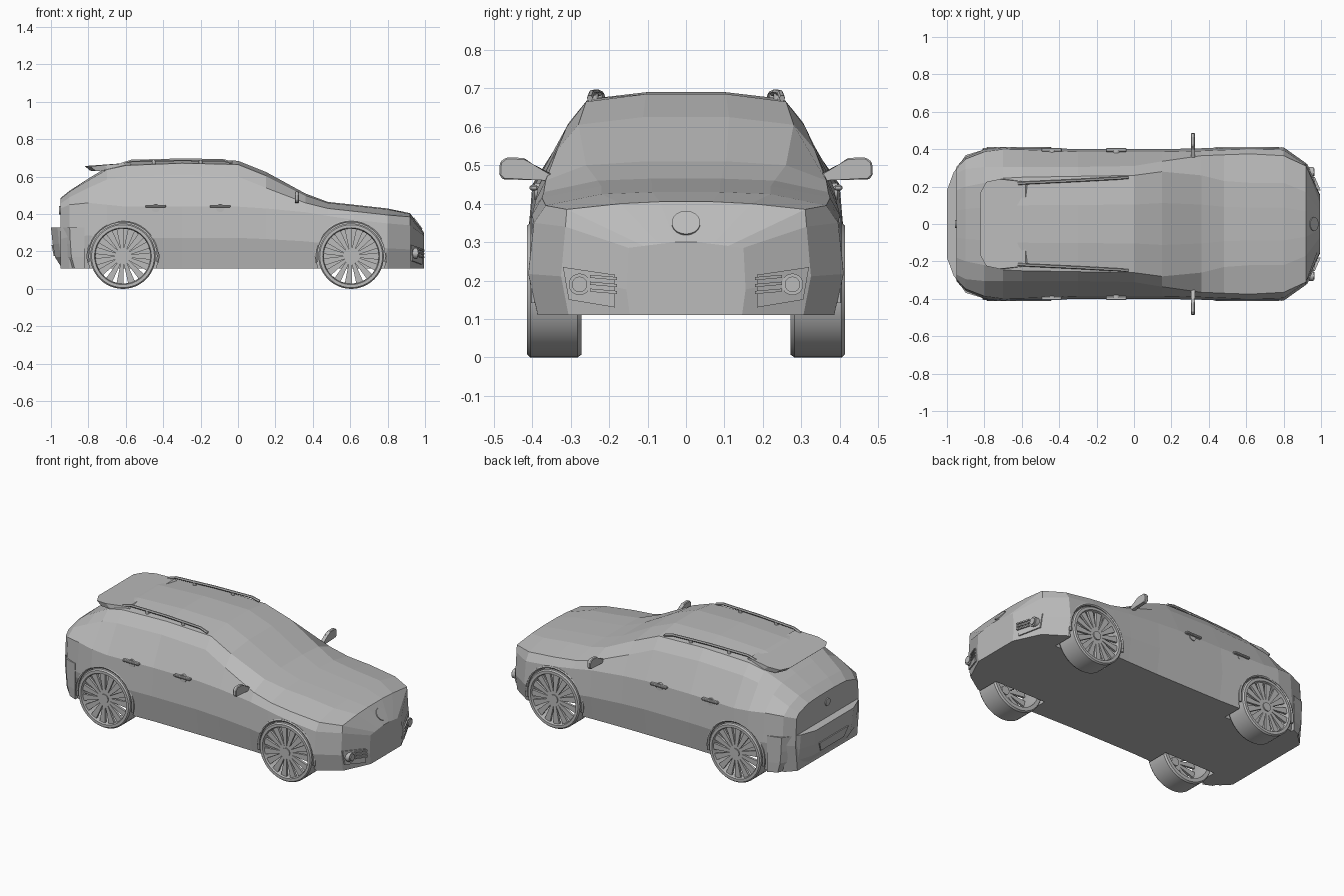
import bpy, bmesh
from math import radians, sin, cos, tau
from mathutils import Matrix, Vector

if "Cube" in bpy.data.objects:
    bpy.data.objects.remove(bpy.data.objects["Cube"])

grey = bpy.data.materials.new("plain_grey")
grey.use_nodes = True
grey.diffuse_color = (0.5, 0.5, 0.5, 1)
grey.node_tree.nodes["Principled BSDF"].inputs["Base Color"].default_value = (0.5, 0.5, 0.5, 1)

smooth_parts = []


def finish(name, bm, mirror=False, smooth=False):
    bmesh.ops.recalc_face_normals(bm, faces=bm.faces[:])
    mesh = bpy.data.meshes.new(name)
    bm.to_mesh(mesh)
    bm.free()
    mesh.materials.append(grey)
    obj = bpy.data.objects.new(name, mesh)
    bpy.context.collection.objects.link(obj)
    if mirror:
        mod = obj.modifiers.new("Mirror", 'MIRROR')
        mod.use_axis = (False, True, False)
        mod.use_mirror_merge = False
    if smooth:
        smooth_parts.append(obj)
    return obj


def loft(name, rings, wrap=False, **kw):
    bm = bmesh.new()
    loops = [[bm.verts.new(p) for p in ring] for ring in rings]
    n = len(loops[0])
    pairs = list(zip(loops, loops[1:]))
    if wrap:
        pairs.append((loops[-1], loops[0]))
    else:
        bm.faces.new(loops[0])
        bm.faces.new(loops[-1])
    for a, b in pairs:
        for i in range(n):
            j = (i + 1) % n
            bm.faces.new((a[i], a[j], b[j], b[i]))
    return finish(name, bm, **kw)


def add_prism(bm, base, offset):
    low = [bm.verts.new(p) for p in base]
    high = [bm.verts.new(Vector(p) + Vector(offset)) for p in base]
    bm.faces.new(low)
    bm.faces.new(high)
    for i in range(len(low)):
        j = (i + 1) % len(low)
        bm.faces.new((low[i], low[j], high[j], high[i]))


def prism(name, base, offset, bevel=0, **kw):
    bm = bmesh.new()
    add_prism(bm, base, offset)
    if bevel:
        bmesh.ops.bevel(bm, geom=bm.edges[:], offset=bevel, segments=1, affect='EDGES')
    return finish(name, bm, **kw)


def add_disc(bm, loc, r, depth, axis, angle, segments=32):
    m = Matrix.Translation(loc) @ Matrix.Rotation(radians(angle), 4, axis)
    bmesh.ops.create_cone(bm, cap_ends=True, segments=segments, radius1=r, radius2=r,
                          depth=depth, matrix=m)


def disc(name, loc, r, depth, axis, angle, **kw):
    bm = bmesh.new()
    add_disc(bm, loc, r, depth, axis, angle)
    return finish(name, bm, smooth=True, **kw)


def tube(name, points, r):
    curve = bpy.data.curves.new(name, 'CURVE')
    curve.dimensions = '3D'
    curve.bevel_depth = r
    curve.bevel_resolution = 1
    curve.use_fill_caps = True
    spline = curve.splines.new('POLY')
    spline.points.add(len(points) - 1)
    for p, co in zip(spline.points, points):
        p.co = (*co, 1)
    temp = bpy.data.objects.new(name, curve)
    bm = bmesh.new()
    mesh = temp.to_mesh()
    bm.from_mesh(mesh)
    temp.to_mesh_clear()
    bpy.data.objects.remove(temp)
    finish(name, bm, mirror=True, smooth=True)


# Body: cross-sections from nose to tail
# x, widest, belt z, window y z, roof edge y z, roof z
sections = [
    (0.995, .155, .285, .11, .29, .07, .295, .30),
    (0.92, .325, .34, .31, .385, .17, .40, .405),
    (0.80, .41, .35, .365, .395, .22, .425, .43),
    (0.62, .415, .37, .375, .415, .22, .445, .45),
    (0.48, .41, .39, .37, .43, .23, .46, .465),
    (0.36, .405, .41, .365, .46, .26, .50, .51),
    (0.15, .40, .43, .335, .54, .28, .605, .625),
    (0.00, .40, .44, .31, .60, .26, .665, .685),
    (-0.30, .40, .44, .305, .61, .255, .672, .69),
    (-0.60, .412, .44, .305, .60, .25, .66, .677),
    (-0.70, .414, .45, .305, .585, .245, .638, .65),
    (-0.80, .40, .46, .305, .54, .22, .58, .59),
    (-0.90, .36, .45, .295, .49, .20, .52, .525),
    (-0.95, .305, .43, .27, .455, .18, .48, .485),
]
FLOOR = 0.11
rings = []
for x, w, bz, wy, wz, ey, ez, top in sections:
    half = [(w * .94, FLOOR), (w, bz * .62), (w * .965, bz), (wy, wz), (ey, ez), (ey * .4, top)]
    rings.append([(x, y, z) for y, z in half] + [(x, -y, z) for y, z in reversed(half)])
body = loft("body", rings)

# Wheel wells
AXLES = {"front": 0.605, "rear": -0.615}
R = 0.175
bm = bmesh.new()
for x in AXLES.values():
    for side in (1, -1):
        add_disc(bm, (x, side * .38, R), .187, .25, 'X', 90, 40)
cutter = finish("well_cutter", bm)
cutter.hide_render = True
cut = body.modifiers.new("Wells", 'BOOLEAN')
cut.operation = 'DIFFERENCE'
cut.solver = 'EXACT'
cut.object = cutter
bpy.context.view_layer.update()
graph = bpy.context.evaluated_depsgraph_get()
carved = bpy.data.meshes.new_from_object(body.evaluated_get(graph))
body.modifiers.clear()
body.data = carved
bpy.data.objects.remove(cutter)

# Wheels: hollow tyre and rim, thin spokes, hub and arch lip
tyre = [(.146, .272), (.168, .272), (R, .282), (R, .405), (.168, .413), (.152, .413), (.147, .40)]
SEG, SPOKES = 48, 15
for end, x in AXLES.items():
    loft(end + "_tyre", [[(x + r * cos(tau * i / SEG), y, R + r * sin(tau * i / SEG))
                          for r, y in tyre] for i in range(SEG)],
         wrap=True, mirror=True, smooth=True)
    bm = bmesh.new()
    for i in range(SPOKES):
        a = tau * i / SPOKES
        shape = [(.015, -.006), (.149, -.019), (.149, .019), (.015, .006)]
        add_prism(bm, [(x + u * cos(a) - v * sin(a), .388, R + u * sin(a) + v * cos(a))
                       for u, v in shape], (0, .014, 0))
    finish(end + "_spokes", bm, mirror=True)
    disc(end + "_hub", (x, .393, R), .026, .03, 'X', 90, mirror=True)
    arc = [radians(d) for d in range(-10, 191, 10)]
    tube(end + "_arch_lip", [(x + .188 * cos(a), .398, R + .188 * sin(a)) for a in arc], .008)

# Rear bumper
outline = [(-.82, .392), (-.90, .368), (-.965, .275), (-1.0, .18)]
rings = []
for z, k in ((FLOOR, .67), (.17, .88), (.24, .95), (.328, 1)):
    half = [(-.82 + (x + .82) * k, y) for x, y in outline]
    rings.append([(x, y, z) for x, y in half] + [(x, -y, z) for x, y in reversed(half)])
loft("rear_bumper", rings)
prism("rear_plate_panel", [(-.997, -.14, .235), (-.997, .14, .235), (-.985, .11, .175),
                           (-.985, -.11, .175)], (.02, 0, 0))

# Roof spoiler
half = [(-.58, .225, .674), (-.72, .24, .662), (-.79, .225, .655), (-.82, .17, .657)]
top = half + [(x, -y, z) for x, y, z in reversed(half)]
prism("roof_spoiler", top, (.03, 0, -.025))

# Roof rails on short feet
tube("roof_rail", [(-.62, .216, .668), (-.57, .22, .684), (-.32, .232, .69),
                   (-.08, .245, .688), (-.03, .25, .674)], .008)
for name, x, y in (("rear", -.45, .226), ("front", -.2, .238)):
    disc(name + "_rail_foot", (x, y, .677), .01, .02, 'X', 0, mirror=True)

# Door mirrors
shape = [(.35, .455), (.40, .466), (.475, .462), (.486, .475), (.484, .508), (.468, .52),
         (.42, .519), (.402, .50), (.35, .478)]
prism("door_mirror", [(.304, y, z) for y, z in shape], (.022, 0, 0), bevel=.004, mirror=True)

# Door handles with round recess cups
for name, x in (("rear", -.44), ("front", -.095)):
    prism(name + "_door_handle", [(x - .055, .385, .434), (x + .055, .385, .434),
                                  (x + .055, .385, .448), (x - .055, .385, .448)],
          (0, .022, 0), bevel=.004, mirror=True)
    disc(name + "_handle_cup", (x, .385, .432), .022, .018, 'X', 90, mirror=True)


# Fog lamp panel, lamp and slats, following the slanted nose corner
def nose_x(y):
    return .995 - .075 * (y - .155) / .17


panel = [(.185, .14), (.32, .155), (.345, .245), (.185, .215)]
panel = [(.185, .13), (.305, .15), (.32, .235), (.185, .215)]
prism("fog_lamp_panel", [(nose_x(y) - .003, y, z) for y, z in panel], (.008, 0, 0), mirror=True)
disc("fog_lamp_ring", (.935, .277, .19), .028, .05, 'Y', 90, mirror=True)
disc("fog_lamp_lens", (.938, .277, .19), .02, .055, 'Y', 90, mirror=True)
for i in range(3):
    z = .165 + .018 * i
    prism(f"fog_slat_{i + 1}", [(nose_x(.18), .18, z), (nose_x(.25), .25, z + .006),
                                (nose_x(.25), .25, z + .014), (nose_x(.18), .18, z + .008)],
          (.014, 0, 0), mirror=True)

# Plain round badges
disc("front_badge", (.959, 0, .347), .037, .014, 'Y', 54)
disc("rear_badge", (-.95, 0, .42), .022, .012, 'Y', 90)

# Smooth round parts, keep edges sharp
bpy.ops.object.select_all(action='DESELECT')
for obj in smooth_parts:
    obj.select_set(True)
bpy.context.view_layer.objects.active = smooth_parts[0]
bpy.ops.object.shade_smooth_by_angle(angle=radians(30))
